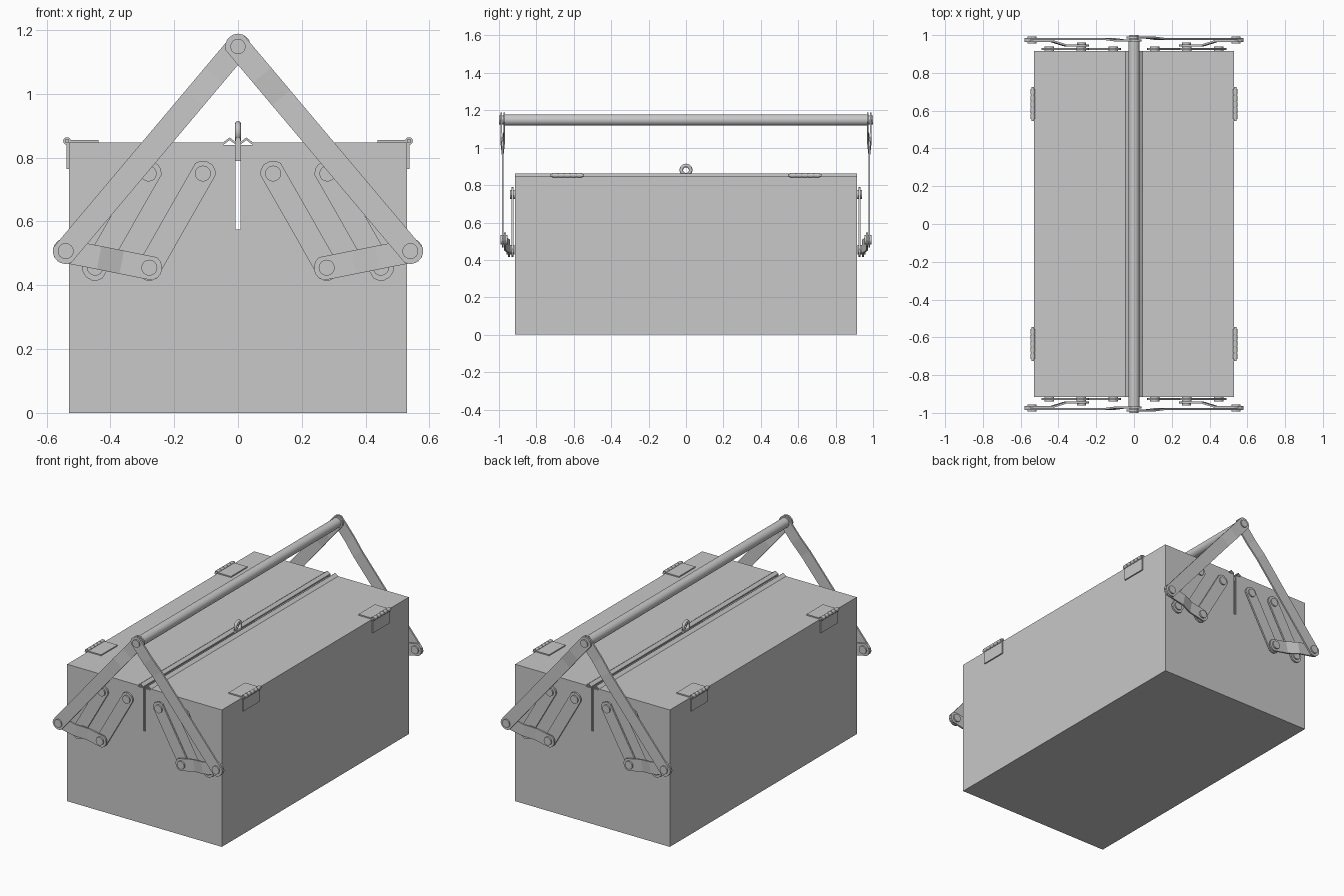
import bpy, bmesh, math
from mathutils import Vector

cube = bpy.data.objects.get("Cube")
if cube:
    bpy.data.objects.remove(cube, do_unlink=True)

steel = bpy.data.materials.new("grey_steel")
steel.use_nodes = True
GREY = (0.58, 0.58, 0.58, 1)
steel.diffuse_color = GREY
steel.node_tree.nodes["Principled BSDF"].inputs["Base Color"].default_value = GREY


def add_mesh(name, bm):
    bmesh.ops.recalc_face_normals(bm, faces=bm.faces)
    mesh = bpy.data.meshes.new(name)
    bm.to_mesh(mesh)
    bm.free()
    obj = bpy.data.objects.new(name, mesh)
    bpy.context.collection.objects.link(obj)
    mesh.materials.append(steel)
    return obj


def box(name, lo, hi):
    lo, hi = Vector(lo), Vector(hi)
    bm = bmesh.new()
    bmesh.ops.create_cube(bm, size=1)
    for v in bm.verts:
        v.co = (lo + hi) / 2 + v.co * (hi - lo)
    return add_mesh(name, bm)


def smooth(obj):
    bpy.ops.object.select_all(action='DESELECT')
    obj.select_set(True)
    bpy.context.view_layer.objects.active = obj
    bpy.ops.object.shade_smooth_by_angle(angle=math.radians(35))


def rod(name, x, z, y0, y1, radius, sides=16):
    """Cylinder along y."""
    bpy.ops.mesh.primitive_cylinder_add(
        vertices=sides, radius=radius, depth=abs(y1 - y0),
        location=(x, (y0 + y1) / 2, z), rotation=(math.pi / 2, 0, 0))
    obj = bpy.context.object
    obj.name = name
    obj.data.materials.append(steel)
    smooth(obj)


def strap(name, start, end, path, side, half=0.037, thick=0.01):
    """Round-ended flat bar; path lists (fraction along, depth y) for its bends."""
    a, b = Vector(start), Vector(end)
    length = (b - a).length
    d = (b - a) / length
    n = Vector((-d.y, d.x))
    r = half * 1.1
    cap = [(-r * math.cos(t), min(half, r * math.sin(t)))
           for t in (math.radians(k) for k in (15, 40, 65))]
    stations = [(u, w) for u, w in cap]
    stations += [(f * length, half) for f, _ in path]
    stations += [(length - u, w) for u, w in reversed(cap)]

    def depth(u):
        f = u / length
        if f <= path[0][0]:
            return path[0][1]
        for (f0, y0), (f1, y1) in zip(path, path[1:]):
            if f <= f1:
                return y0 + (y1 - y0) * (f - f0) / (f1 - f0)
        return path[-1][1]

    bm = bmesh.new()
    rows = []
    for u, w in stations:
        row = []
        for s in (-1, 1):
            p = a + d * u + n * (s * w)
            row.append(bm.verts.new((p.x, side * depth(u), p.y)))
        rows.append(row)
    for r0, r1 in zip(rows, rows[1:]):
        bm.faces.new((r0[0], r0[1], r1[1], r1[0]))
    ext = bmesh.ops.extrude_face_region(bm, geom=bm.faces[:])
    moved = [v for v in ext["geom"] if isinstance(v, bmesh.types.BMVert)]
    bmesh.ops.translate(bm, verts=moved, vec=(0, side * thick, 0))
    add_mesh(name, bm)


# Hollow case with a slot down the middle of each end
W, L, H = 0.53, 0.915, 0.84
case = box("case", (-W, -L, 0), (W, L, H))
cutters = [box("inside_cutter", (-W + 0.01, -L + 0.01, 0.01), (W - 0.01, L - 0.01, 1)),
           box("slot_cutter", (-0.008, -1, 0.575), (0.008, 1, 1))]
for cutter in cutters:
    mod = case.modifiers.new(cutter.name, 'BOOLEAN')
    mod.operation = 'DIFFERENCE'
    mod.solver = 'EXACT'
    mod.object = cutter
    cutter.hide_render = True
    cutter.hide_set(True)

# Two lids, each with a bent lip along the centre
lip = [(W, 0.848), (0.046, 0.848), (0.026, 0.863), (0.008, 0.849)]
for sx, label in ((1, "left"), (-1, "right")):
    bm = bmesh.new()
    section = lip + [(x, z - 0.008) for x, z in reversed(lip)]
    face = bm.faces.new([bm.verts.new((sx * x, -L, z)) for x, z in section])
    ext = bmesh.ops.extrude_face_region(bm, geom=[face])
    bmesh.ops.translate(bm, vec=(0, 2 * L, 0),
                        verts=[v for v in ext["geom"] if isinstance(v, bmesh.types.BMVert)])
    add_mesh(label + "_lid", bm)

    # Hinges with leaves, knuckles and a pin
    for sy in (1, -1):
        y = sy * 0.635
        x0, x1 = sorted((sx * 0.437, sx * 0.53))
        box(label + "_hinge_top_leaf", (x0, y - 0.08, 0.847), (x1, y + 0.08, 0.855))
        x0, x1 = sorted((sx * 0.529, sx * 0.538))
        box(label + "_hinge_side_leaf", (x0, y - 0.08, 0.765), (x1, y + 0.08, 0.85))
        for k in range(5):
            c = y + (k - 2) * 0.032
            rod(label + "_hinge_knuckle", sx * 0.536, 0.852, c - 0.0145, c + 0.0145, 0.012)
        rod(label + "_hinge_pin", sx * 0.536, 0.852, y - 0.09, y + 0.09, 0.007)

# Padlock loop in the centre
bpy.ops.mesh.primitive_torus_add(major_radius=0.025, minor_radius=0.0095,
                                 major_segments=28, minor_segments=12,
                                 location=(0, 0, 0.88), rotation=(0, math.pi / 2, 0))
loop = bpy.context.object
loop.name = "padlock_loop"
loop.data.materials.append(steel)
smooth(loop)
box("padlock_tab", (-0.0078, -0.03, 0.79), (0.0078, 0.03, 0.862))

# Carrying bar
TOP = (0, 1.148)
rod("carrying_bar", *TOP, -0.97, 0.97, 0.03, 32)

# Lever linkage at both ends, on both sides
for sy in (1, -1):
    rod("handle_rivet", *TOP, sy * 0.96, sy, 0.024)
    for sx, label in ((1, "left"), (-1, "right")):
        elbow = (sx * 0.54, 0.507)
        top_y = 0.983 if sx > 0 else 0.967
        strap(label + "_handle_arm", TOP, elbow,
              [(0, top_y), (0.14, top_y), (0.25, 0.975), (1, 0.975)], sy)
        rod(label + "_elbow_rivet", *elbow, sy * 0.955, sy * 0.993, 0.025)
        # Pair of parallel links on the case
        for x in (0.11, 0.28):
            upper, lower = (sx * x, 0.75), (sx * (x + 0.168), 0.455)
            strap(label + "_case_link", upper, lower, [(0, 0.922), (1, 0.922)], sy)
            rod(label + "_upper_rivet", *upper, sy * 0.91, sy * 0.94, 0.025)
            out = 0.96 if x < 0.2 else 0.94
            rod(label + "_lower_rivet", *lower, sy * 0.917, sy * out, 0.025)
        # Bent link joining the case links to the arm
        strap(label + "_elbow_link", (sx * 0.278, 0.455), elbow,
              [(0, 0.941), (0.33, 0.941), (0.6, 0.963), (1, 0.963)], sy)
